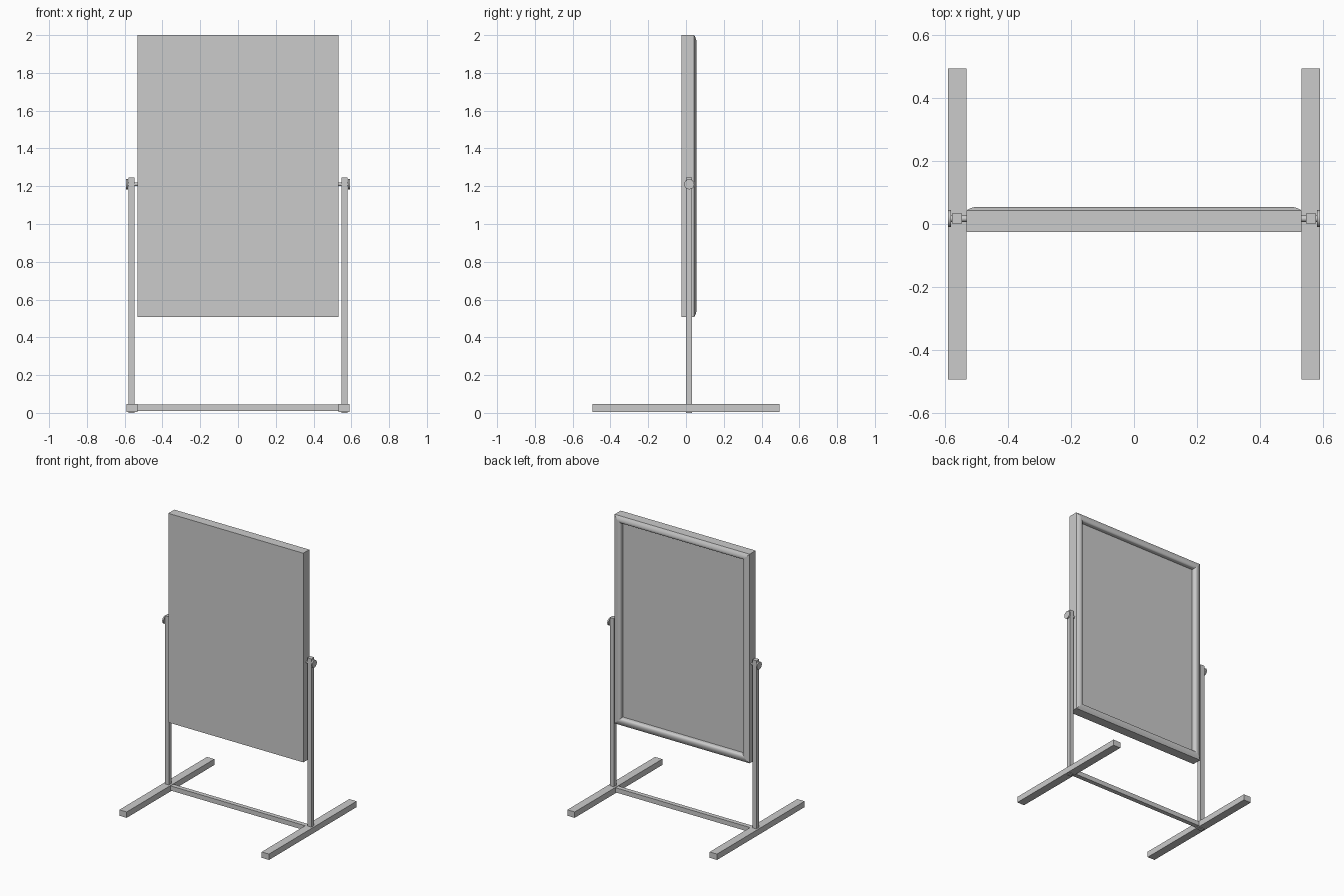
import bpy
import bmesh
import math

cube = bpy.data.objects.get("Cube")
if cube:
    bpy.data.objects.remove(cube, do_unlink=True)

# One grey finish for the whole stand
grey = bpy.data.materials.new("plain_grey")
grey.use_nodes = True
colour = (0.6, 0.6, 0.6, 1)
grey.diffuse_color = colour
grey.node_tree.nodes["Principled BSDF"].inputs["Base Color"].default_value = colour


def make_object(name, bm):
    bmesh.ops.recalc_face_normals(bm, faces=bm.faces[:])
    mesh = bpy.data.meshes.new(name)
    bm.to_mesh(mesh)
    bm.free()
    mesh.materials.append(grey)
    obj = bpy.data.objects.new(name, mesh)
    bpy.context.collection.objects.link(obj)
    return obj


def box(name, x, y, z):
    """Box from (low, high) spans on each axis."""
    bm = bmesh.new()
    bmesh.ops.create_cube(bm, size=1)
    for v in bm.verts:
        for axis, span in enumerate((x, y, z)):
            v.co[axis] = span[0] if v.co[axis] < 0 else span[1]
    return make_object(name, bm)


def rod(name, x0, x1, radius, sides=16):
    """Cylinder along x through the pivot point."""
    bm = bmesh.new()
    bmesh.ops.create_cone(bm, cap_ends=True, segments=sides,
                          radius1=radius, radius2=radius, depth=abs(x1 - x0))
    for v in bm.verts:
        a, b, c = v.co
        v.co = ((x0 + x1) / 2 + c, PIVOT_Y + a, PIVOT_Z + b)
    obj = make_object(name, bm)
    bpy.ops.object.select_all(action="DESELECT")
    obj.select_set(True)
    bpy.context.view_layer.objects.active = obj
    bpy.ops.object.shade_smooth_by_angle(angle=math.radians(35))
    return obj


PIVOT_Y, PIVOT_Z = 0.017, 1.21
HALF, BOTTOM, TOP = 0.533, 0.507, 2.0

# Board: plain front, rounded mitred frame and recessed panel behind
profile = [(0, -0.025), (0, 0.043), (0.013, 0.0505), (0.028, 0.0545),
           (0.04, 0.053), (0.048, 0.047), (0.05, 0.042), (0.05, 0.02)]
bm = bmesh.new()
rings = []
for inset, y in profile:
    w, lo, hi = HALF - inset, BOTTOM + inset, TOP - inset
    rings.append([bm.verts.new((x, y, z))
                  for x, z in ((-w, lo), (w, lo), (w, hi), (-w, hi))])
bm.faces.new(rings[0])
bm.faces.new(rings[-1])
for a, b in zip(rings, rings[1:]):
    for i in range(4):
        j = (i + 1) % 4
        bm.faces.new((a[i], a[j], b[j], b[i])).smooth = True
bmesh.ops.recalc_face_normals(bm, faces=bm.faces[:])
for e in bm.edges:
    d = e.verts[0].co - e.verts[1].co
    along_frame = abs(d.y) < 1e-5 and min(abs(d.x), abs(d.z)) < 1e-5
    e.smooth = along_frame and e.calc_face_angle(3) < math.radians(35)
make_object("board", bm)

# Foot, post and pivot hardware on each side
for side, s in (("left", 1), ("right", -1)):
    def span(a, b):
        return sorted((s * a, s * b))
    box(side + "_foot", span(0.533, 0.591), (-0.494, 0.494), (0.005, 0.047))
    box(side + "_post", span(0.547, 0.579), (0.001, 0.033), (0, 1.247))
    rod(side + "_pivot_pin", *span(0.52, 0.584), 0.01)
    rod(side + "_knob", *span(0.582, 0.592), 0.027)

# Bar joining the feet
box("cross_bar", (-0.55, 0.55), (0.001, 0.033), (0.011, 0.044))
